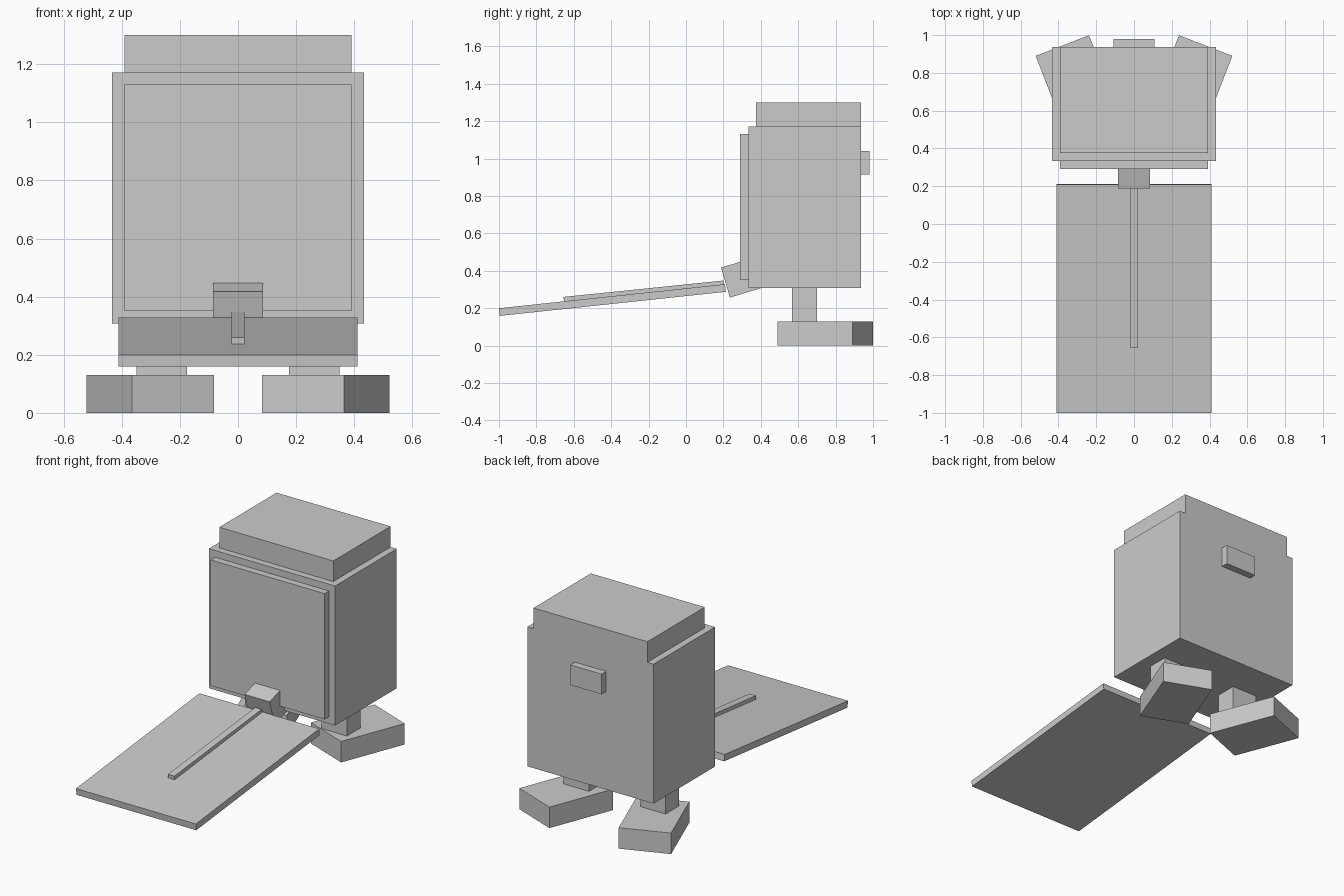
import bpy
from math import radians
from mathutils import Matrix, Vector

if "Cube" in bpy.data.objects:
    bpy.data.objects.remove(bpy.data.objects["Cube"])


def box(name, center, size, rot=(0, 0, 0)):
    """Box from centre, full size and rotation in degrees."""
    bpy.ops.mesh.primitive_cube_add(size=1, location=center,
                                    rotation=[radians(a) for a in rot])
    ob = bpy.context.object
    ob.name = name
    ob.data.transform(Matrix.Diagonal(Vector((*size, 1))))
    return ob


def span(name, x, y, z):
    """Axis-aligned box from its ranges."""
    r = (x, y, z)
    return box(name, [(a + b) / 2 for a, b in r], [b - a for a, b in r])


# Body, raised lid and front panel
span("body", (-0.433, 0.433), (0.333, 0.936), (0.307, 1.172))
span("lid", (-0.391, 0.391), (0.375, 0.936), (1.172, 1.30))
span("front_panel", (-0.391, 0.391), (0.29, 0.333), (0.35, 1.13))

# Small block on the back
span("back_block", (-0.108, 0.108), (0.936, 0.98), (0.915, 1.04))

# Legs and splayed feet
for side, s in (("left", -1), ("right", 1)):
    box(f"{side}_leg", (s * 0.263, 0.633, 0.2185), (0.174, 0.133, 0.179))
    box(f"{side}_foot", (s * 0.3015, 0.744, 0.065), (0.303, 0.43, 0.13),
        (0, 0, -s * 21.2))

# Sloping ramp with its centre strip, and the tilted hinge block
box("ramp", (0, -0.3935, 0.2435), (0.822, 1.2155, 0.041), (6.07, 0, 0))
box("ramp_strip", (0, -0.226, 0.292), (0.044, 0.86, 0.024), (5.85, 0, 0))
box("hinge_block", (0, 0.2925, 0.3614), (0.172, 0.17, 0.167), (16.7, 0, 0))
